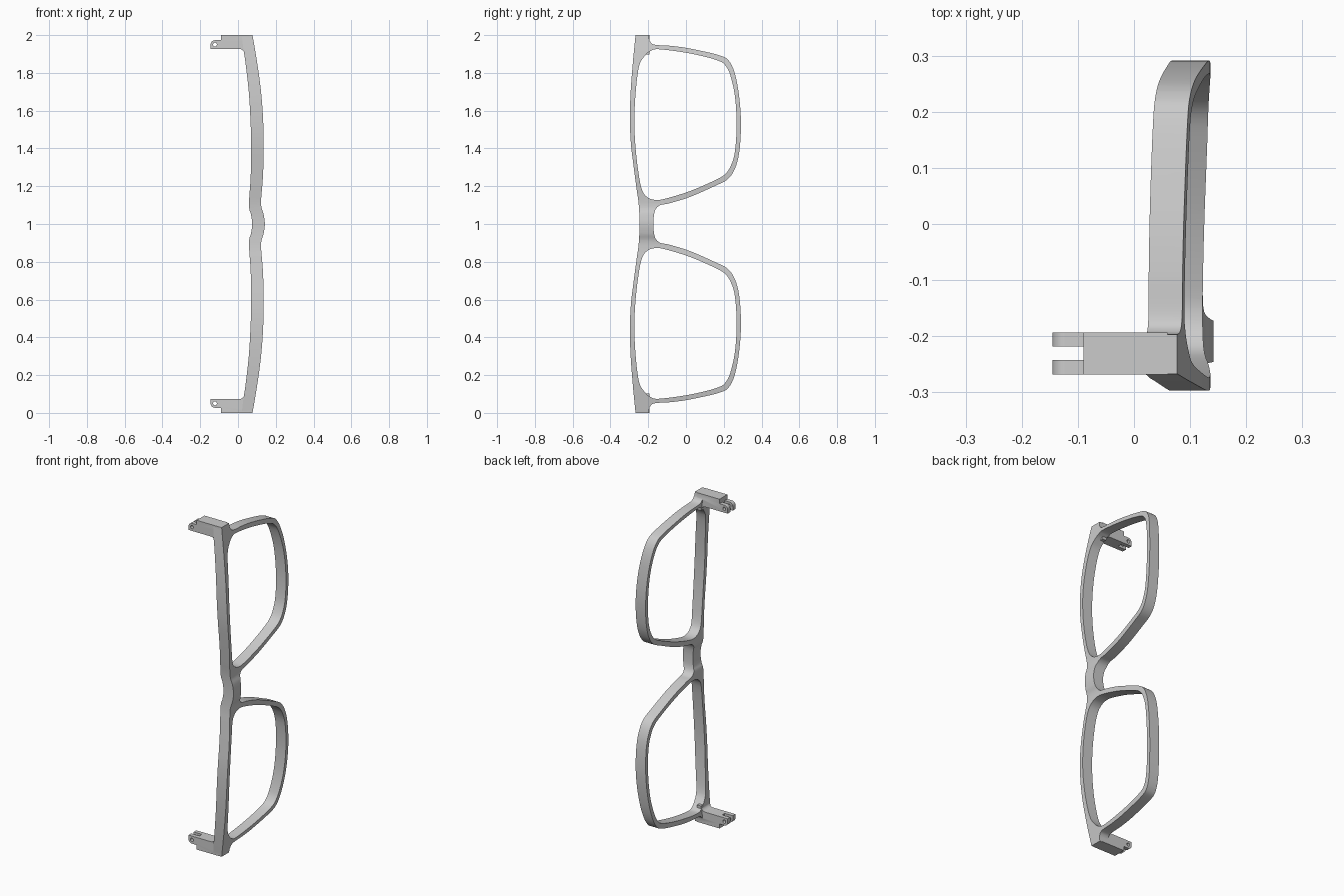
import bpy, bmesh, math
from mathutils import Vector

if "Cube" in bpy.data.objects:
    bpy.data.objects.remove(bpy.data.objects["Cube"])


def spline(pts, closed=False, steps=6):
    """Catmull-Rom curve through 2D points."""
    p = [Vector(q) for q in pts]
    n = len(p)
    if not closed:
        p = [2 * p[0] - p[1]] + p + [2 * p[-1] - p[-2]]
    out = []
    for i in range(n if closed else n - 1):
        a, b, c, d = (p[(i + k - 1) % n] for k in range(4)) if closed else p[i:i + 4]
        for s in range(steps):
            t = s / steps
            out.append(0.5 * (2 * b + (c - a) * t + (2 * a - 5 * b + 4 * c - d) * t * t
                              + (3 * b - a - 3 * c + d) * t ** 3))
    if not closed:
        out.append(Vector(pts[-1]))
    return out


def mirrored(pts):
    """Continue a half path (ending at z = 1) down to z = 0."""
    return pts + [(u, 2 - z) for u, z in reversed(pts[:-1])]


def prism(name, pts, axis, lo, hi):
    """Extrude a (u, z) profile along x or y."""
    bm = bmesh.new()
    mk = (lambda u, z: (lo, u, z)) if axis == 'x' else (lambda u, z: (u, lo, z))
    face = bm.faces.new([bm.verts.new(mk(*p)) for p in pts])
    ext = bmesh.ops.extrude_face_region(bm, geom=[face])
    vec = Vector((hi - lo, 0, 0)) if axis == 'x' else Vector((0, hi - lo, 0))
    bmesh.ops.translate(bm, vec=vec, verts=[v for v in ext['geom'] if isinstance(v, bmesh.types.BMVert)])
    bmesh.ops.recalc_face_normals(bm, faces=bm.faces)
    me = bpy.data.meshes.new(name)
    bm.to_mesh(me)
    bm.free()
    ob = bpy.data.objects.new(name, me)
    bpy.context.collection.objects.link(ob)
    return ob


def boolean(ob, other, op):
    """Apply a boolean and remove the helper object."""
    bpy.context.view_layer.objects.active = ob
    m = ob.modifiers.new(op, 'BOOLEAN')
    m.operation, m.object, m.solver = op, other, 'EXACT'
    bpy.ops.object.modifier_apply(modifier=m.name)
    bpy.data.objects.remove(other, do_unlink=True)


def flip(pts, side):
    return [(u, z if side > 0 else 2 - z) for u, z in pts]


# Curved slab: front and back faces seen from the side
front = mirrored([(0.077, 2), (0.102, 1.85), (0.122, 1.7), (0.133, 1.55), (0.136, 1.4),
                  (0.132, 1.25), (0.122, 1.11), (0.136, 1.05), (0.142, 1)])
back = mirrored([(0.02, 2), (0.028, 1.93), (0.04, 1.85), (0.057, 1.7), (0.066, 1.55),
                 (0.07, 1.4), (0.067, 1.25), (0.058, 1.1), (0.069, 1.05), (0.075, 1)])
frame = prism("spectacle_frame", spline(front) + spline(back)[::-1], 'y', -0.4, 0.4)

# Outline of the two rims and the bridge
brow = mirrored([(-0.267, 2), (-0.28, 1.87), (-0.293, 1.7), (-0.297, 1.56), (-0.292, 1.43),
                 (-0.278, 1.31), (-0.262, 1.19), (-0.25, 1.1), (-0.246, 1)])
lower = mirrored([(-0.197, 2), (-0.191, 1.968), (-0.165, 1.949), (-0.08, 1.943), (0.02, 1.929),
                  (0.177, 1.893), (0.23, 1.86), (0.262, 1.785), (0.283, 1.66), (0.291, 1.525),
                  (0.283, 1.39), (0.262, 1.3), (0.222, 1.238), (0.15, 1.2), (0.02, 1.143),
                  (-0.087, 1.11), (-0.14, 1.098), (-0.166, 1.065), (-0.172, 1)])
boolean(frame, prism("outline", spline(brow) + spline(lower)[::-1], 'x', -0.3, 0.4), 'INTERSECT')

# Lens openings
opening = [(-0.22, 1.888), (-0.188, 1.916), (-0.14, 1.925), (0.02, 1.903), (0.165, 1.867),
           (0.214, 1.832), (0.241, 1.765), (0.261, 1.66), (0.268, 1.525), (0.26, 1.39),
           (0.24, 1.315), (0.204, 1.261), (0.135, 1.223), (0.02, 1.174), (-0.087, 1.14),
           (-0.156, 1.127), (-0.206, 1.143), (-0.236, 1.19), (-0.257, 1.31), (-0.27, 1.445),
           (-0.273, 1.58), (-0.263, 1.735), (-0.247, 1.84)]
for side in (1, -1):
    boolean(frame, prism("lens_cutter", flip(spline(opening, True), side), 'x', -0.3, 0.4), 'DIFFERENCE')

# End blocks with slotted, drilled hinge lugs
hx, hz = -0.122, 1.95
lug_round = [(hx - 0.023 * math.sin(a), hz + 0.023 * math.cos(a))
             for a in (i * math.pi / 16 for i in range(9))]
fillet = [(0.005 + 0.03 * math.sin(a), 1.897 + 0.03 * math.cos(a))
          for a in (i * math.pi / 12 for i in range(7))]
arm = ([(0.06, 2), (-0.09, 2), (-0.09, 1.973)] + lug_round + [(-0.145, 1.927)]
       + fillet + [(0.06, 1.897)])
hole = [(hx + 0.01 * math.cos(a), hz + 0.01 * math.sin(a))
        for a in (i * math.pi / 8 for i in range(16))]
slot = [(-0.2, 1.9), (-0.09, 1.9), (-0.09, 2.1), (-0.2, 2.1)]
for side in (1, -1):
    block = prism("hinge_block", flip(arm, side), 'y', -0.268, -0.193)
    boolean(block, prism("slot_cutter", flip(slot, side), 'y', -0.242, -0.218), 'DIFFERENCE')
    boolean(block, prism("pin_cutter", flip(hole, side), 'y', -0.4, 0), 'DIFFERENCE')
    boolean(frame, block, 'UNION')

# Centre in x and smooth the curved faces
bpy.ops.object.select_all(action='DESELECT')
frame.select_set(True)
bpy.context.view_layer.objects.active = frame
bpy.ops.object.shade_smooth_by_angle(angle=math.radians(30))
